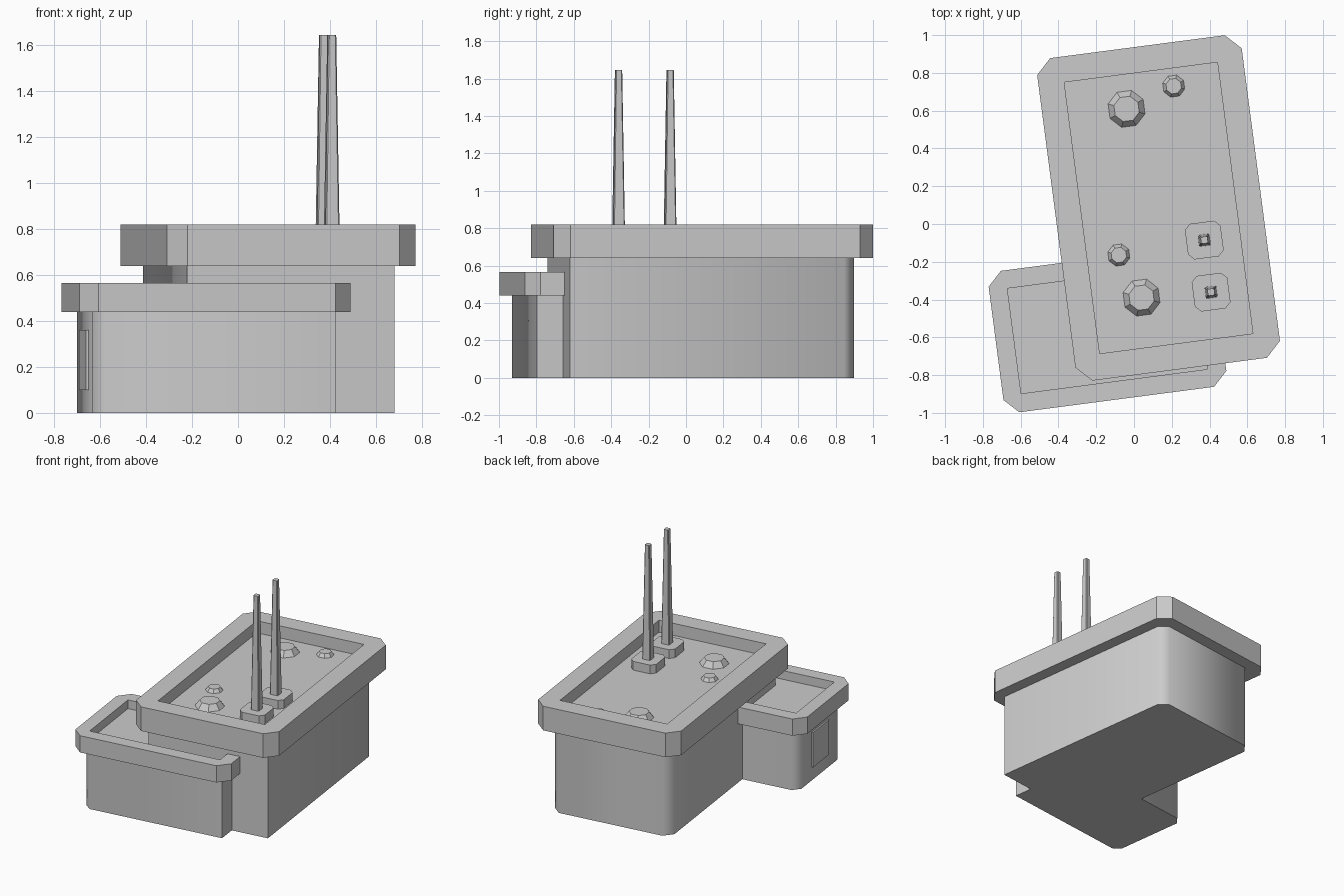
import bpy, bmesh, math

cube = bpy.data.objects.get("Cube")
if cube:
    bpy.data.objects.remove(cube)

grey = bpy.data.materials.new("concrete_grey")
grey.use_nodes = True
grey.diffuse_color = (0.6, 0.6, 0.6, 1)
grey.node_tree.nodes["Principled BSDF"].inputs["Base Color"].default_value = (0.6, 0.6, 0.6, 1)

# The whole building is turned slightly about this centre
CENTRE = (0.13, 0.085, 0)
TURN = math.radians(7.45)


def finish(name, bm, smooth=False):
    bmesh.ops.recalc_face_normals(bm, faces=bm.faces)
    mesh = bpy.data.meshes.new(name)
    bm.to_mesh(mesh)
    bm.free()
    mesh.materials.append(grey)
    obj = bpy.data.objects.new(name, mesh)
    obj.location = CENTRE
    obj.rotation_euler.z = TURN
    bpy.context.collection.objects.link(obj)
    if smooth:
        bpy.ops.object.select_all(action='DESELECT')
        obj.select_set(True)
        bpy.context.view_layer.objects.active = obj
        bpy.ops.object.shade_smooth_by_angle(angle=math.radians(50))
    return obj


def outline(u0, u1, v0, v1, cuts):
    """Rectangle with cut corners: front left, front right, back right, back left."""
    a, b, c, d = cuts
    pts = [(u0, v0 + a), (u0 + a, v0), (u1 - b, v0), (u1, v0 + b),
           (u1, v1 - c), (u1 - c, v1), (u0 + d, v1), (u0, v1 - d)]
    return [p for i, p in enumerate(pts) if p not in pts[:i]]


def loft(bm, low, high, z0, z1):
    """Closed solid between two outlines with equal point counts."""
    a = [bm.verts.new((x, y, z0)) for x, y in low]
    b = [bm.verts.new((x, y, z1)) for x, y in high]
    n = len(a)
    bm.faces.new(a[::-1])
    bm.faces.new(b)
    for i in range(n):
        j = (i + 1) % n
        bm.faces.new((a[i], a[j], b[j], b[i]))


def prism(name, low, high, z0, z1, smooth=False):
    bm = bmesh.new()
    loft(bm, low, high, z0, z1)
    return finish(name, bm, smooth)


def tray(name, u0, u1, v0, v1, cut, wall, z0, z1, floor):
    """Roof slab with cut corners and a rectangular recess."""
    bm = bmesh.new()
    ring = outline(u0, u1, v0, v1, [cut] * 4)
    hole = outline(u0 + wall, u1 - wall, v0 + wall, v1 - wall, [0] * 4)
    low, top = [[bm.verts.new((x, y, z)) for x, y in ring] for z in (z0, z1)]
    lip, base = [[bm.verts.new((x, y, z)) for x, y in hole] for z in (z1, floor)]
    bm.faces.new(low[::-1])
    bm.faces.new(base)
    for i in range(8):
        j = (i + 1) % 8
        bm.faces.new((low[i], low[j], top[j], top[i]))
    for i in range(4):
        j = (i + 1) % 4
        bm.faces.new((top[2 * i], top[2 * i + 1], lip[i]))
        bm.faces.new((top[2 * i + 1], top[2 * j], lip[j], lip[i]))
        bm.faces.new((lip[i], lip[j], base[j], base[i]))
    return finish(name, bm)


def square(u, v, half, cut):
    return outline(u - half, u + half, v - half, v + half, [cut] * 4)


def octagon(u, v, r):
    return [(u + r * math.cos(math.pi * (i + 0.5) / 4),
             v + r * math.sin(math.pi * (i + 0.5) / 4)) for i in range(8)]


# Main block and its roof
ROOF = 0.73
walls = outline(-0.456, 0.456, -0.772, 0.768, (0, 0, 0.06, 0.06))
prism("main_walls", walls, walls, 0, 0.66, True)
tray("main_roof", -0.546, 0.546, -0.861, 0.861, 0.08, 0.137, 0.64, 0.82, ROOF)

# Low annex, its roof and its door
walls = outline(-0.882, 0.18, -0.914, -0.285, (0.05, 0, 0, 0.05))
prism("annex_walls", walls, walls, 0, 0.46, True)
tray("annex_roof", -0.946, 0.244, -0.977, -0.222, 0.075, 0.097, 0.44, 0.565, 0.5)
door = outline(-0.893, -0.87, -0.72, -0.485, [0] * 4)
prism("annex_door", door, door, 0.10, 0.36)

# Tapered chimneys on square pads
for side, v in (("front", -0.478), ("back", -0.2)):
    pad = square(0.218, v, 0.095, 0.03)
    prism(side + "_chimney_pad", pad, pad, ROOF - 0.01, 0.795)
    prism(side + "_chimney", square(0.218, v, 0.031, 0.005),
          square(0.218, v, 0.018, 0.005), 0.79, 1.645)

# Octagonal roof vents
vents = {"back_large": (-0.1, 0.542, 0.105), "back_small": (0.163, 0.629, 0.064),
         "front_large": (-0.151, -0.459, 0.105), "front_small": (-0.241, -0.22, 0.064)}
for name, (u, v, r) in vents.items():
    prism(name + "_vent", octagon(u, v, r), octagon(u, v, r * 0.66),
          ROOF - 0.005, ROOF + 0.4 * r)
